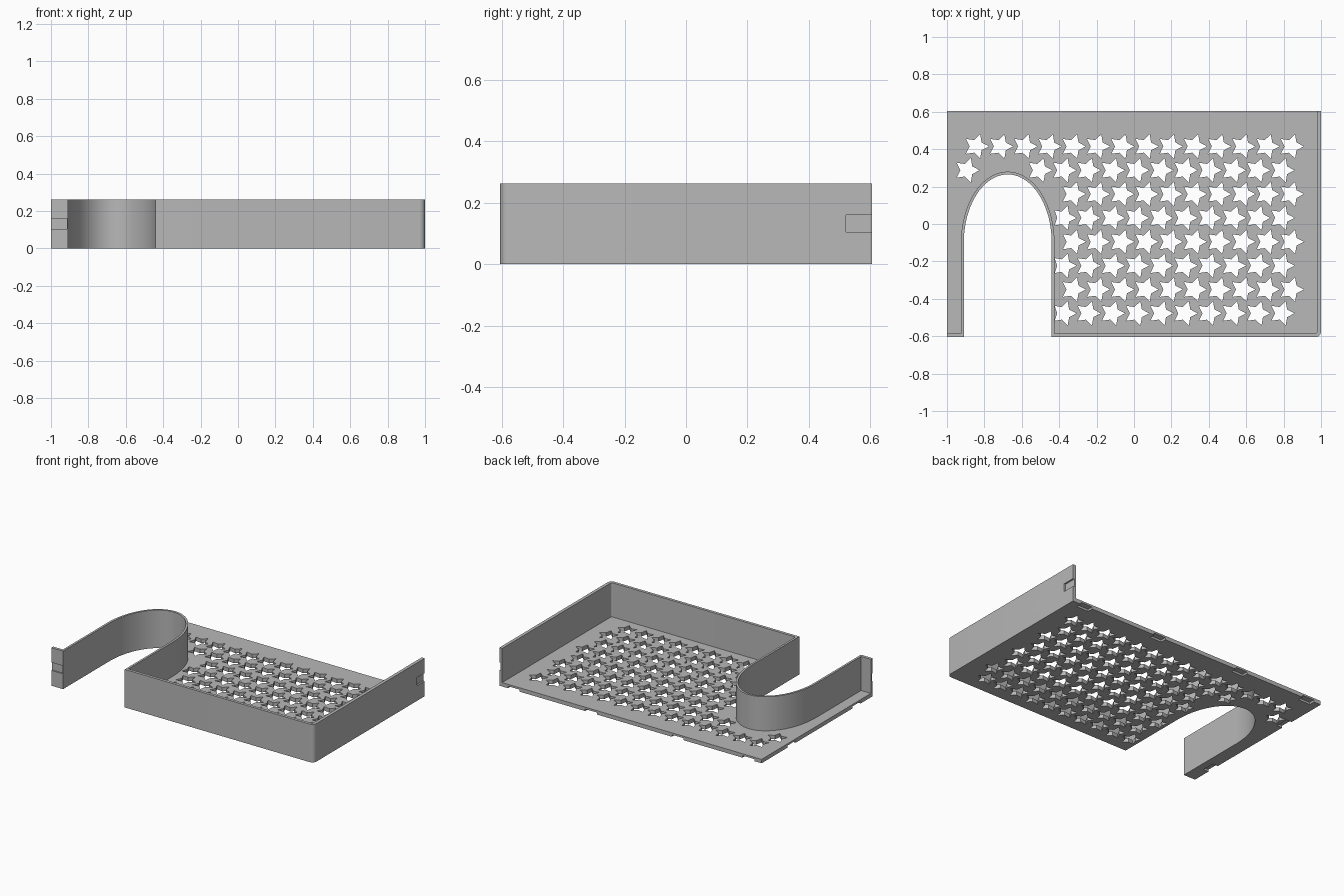
import bpy, bmesh, math

if "Cube" in bpy.data.objects:
    bpy.data.objects.remove(bpy.data.objects["Cube"])

H, FLOOR = 0.262, 0.027      # wall height, floor thickness
YB = 0.605                   # half depth
AX, AY = -0.675, -0.10       # centre of the arched cut-out


def prism(bm, pts, z0, z1):
    """Extrude a closed 2D outline from z0 to z1."""
    face = bm.faces.new([bm.verts.new((x, y, z0)) for x, y in pts])
    ext = bmesh.ops.extrude_face_region(bm, geom=[face])
    for g in ext["geom"]:
        if isinstance(g, bmesh.types.BMVert):
            g.co.z = z1


def box(bm, x0, x1, y0, y1, z0, z1):
    prism(bm, [(x0, y0), (x1, y0), (x1, y1), (x0, y1)], z0, z1)


def finish(bm, name):
    bmesh.ops.recalc_face_normals(bm, faces=bm.faces[:])
    me = bpy.data.meshes.new(name)
    bm.to_mesh(me)
    bm.free()
    ob = bpy.data.objects.new(name, me)
    bpy.context.collection.objects.link(ob)
    return ob


def arch(rx, ry, n=40):
    """Half ellipse from the left side over the back to the right side."""
    return [(AX - rx * math.cos(math.pi * i / n), AY + ry * math.sin(math.pi * i / n))
            for i in range(n + 1)]


def corner(cx, cy, r, n=6):
    return [(cx + r * math.sin(math.pi / 2 * i / n), cy - r * math.cos(math.pi / 2 * i / n))
            for i in range(n + 1)]


def cut(body, cutter):
    cutter.hide_render = True
    mod = body.modifiers.new("cut", 'BOOLEAN')
    mod.operation, mod.solver, mod.object = 'DIFFERENCE', 'EXACT', cutter
    bpy.context.view_layer.objects.active = body
    bpy.ops.object.modifier_apply(modifier=mod.name)
    bpy.data.objects.remove(cutter)


# Solid tray blank with arched cut-out and one rounded corner
bm = bmesh.new()
prism(bm, [(-1, YB), (-1, -YB), (-0.91, -YB)] + arch(0.235, 0.365)
      + [(-0.44, -YB)] + corner(0.97, -YB + 0.03, 0.03) + [(1, YB)], 0, H)
tray = finish(bm, "tray")

# Inner cavity, open to the left and the back
bm = bmesh.new()
prism(bm, [(-1.1, 0.7), (-1.1, -0.585), (-0.925, -0.585)] + arch(0.25, 0.38)
      + [(-0.425, -0.585)] + corner(0.968, -0.575, 0.01) + [(0.978, 0.7)], FLOOR, 0.5)
cut(tray, finish(bm, "cavity_cutter"))

# Star-shaped drain holes in staggered rows
bm = bmesh.new()
R = 0.068
for row in range(8):
    y = 0.415 - 0.1275 * row
    x0 = 0.84 if row % 2 == 0 else 0.79
    if row == 0:
        cols = range(14)
    elif row == 1:
        cols = list(range(11)) + [13]
    else:
        cols = range(10)
    for k in cols:
        cx = x0 - 0.1295 * k
        pts = []
        for i in range(10):
            r = R if i % 2 == 0 else R * 0.52
            px = cx + r * math.cos(math.pi * i / 5)
            if row > 1:                       # stop at the arch wall
                px = max(px, -0.424)
            pts.append((px, y + r * math.sin(math.pi * i / 5)))
        prism(bm, pts, -0.1, FLOOR + 0.02)
cut(tray, finish(bm, "star_cutter"))

# Joint recesses: two in the wall ends, the rest under the open floor edges
bm = bmesh.new()
box(bm, 0.989, 1.1, 0.52, 0.7, 0.105, 0.16)
box(bm, -1.1, -0.915, -0.7, -YB + 0.01, 0.105, 0.16)
for x in (0.89, 0.30, -0.36, -0.90):
    box(bm, x - 0.045, x + 0.045, YB - 0.04, 0.7, -0.1, 0.014)
for y in (0.28, -0.43):
    box(bm, -1.1, -0.96, y - 0.045, y + 0.045, -0.1, 0.014)
cut(tray, finish(bm, "joint_cutter"))

# Plain grey plastic
mat = bpy.data.materials.new("grey")
mat.diffuse_color = (0.48, 0.48, 0.48, 1)
mat.use_nodes = True
mat.node_tree.nodes["Principled BSDF"].inputs["Base Color"].default_value = mat.diffuse_color
tray.data.materials.clear()
tray.data.materials.append(mat)
for p in tray.data.polygons:
    p.material_index = 0

bpy.ops.object.select_all(action='DESELECT')
tray.select_set(True)
bpy.context.view_layer.objects.active = tray
bpy.ops.object.shade_smooth_by_angle(angle=math.radians(30))
